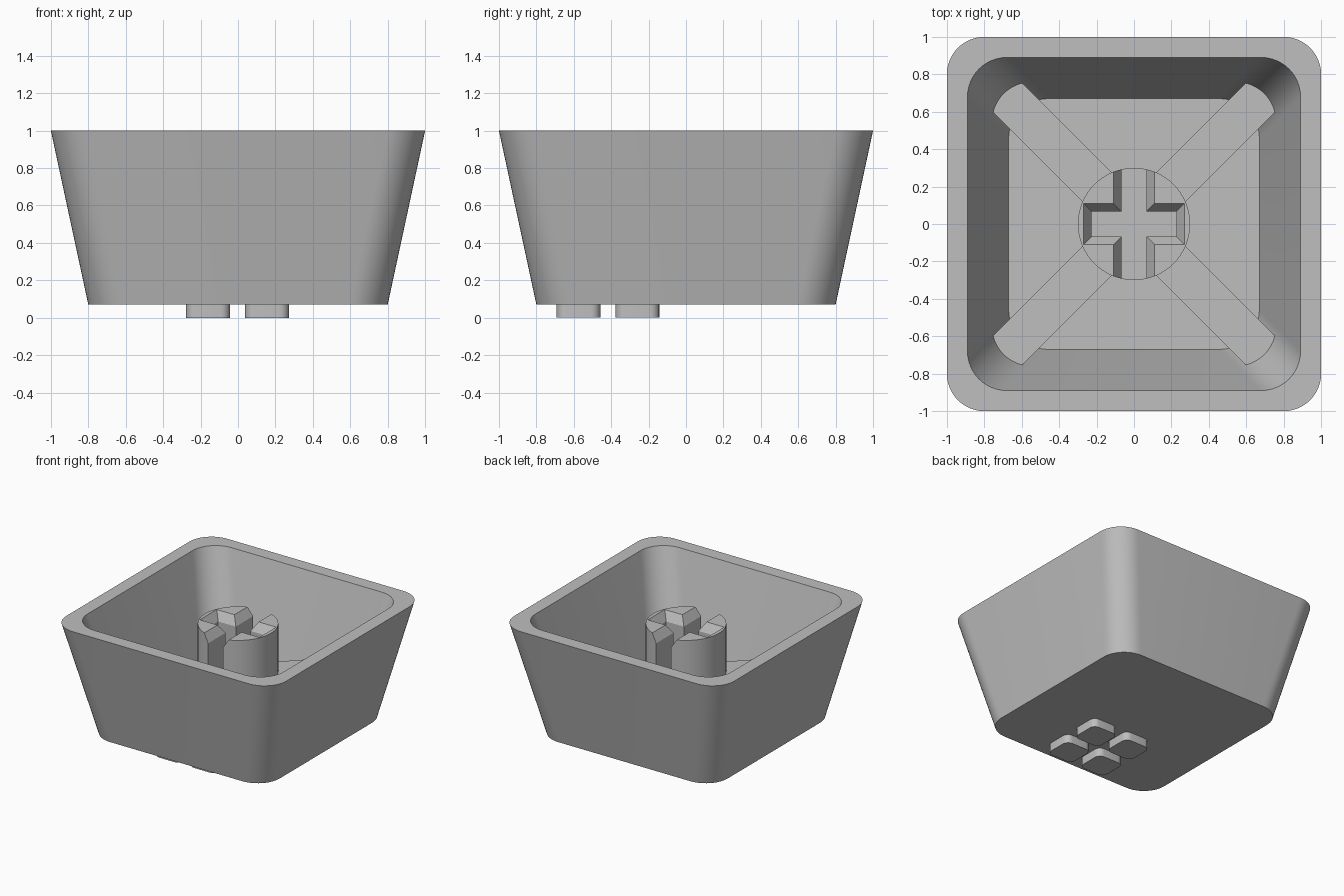
import bpy, bmesh, math
from mathutils import Matrix

cube = bpy.data.objects.get("Cube")
if cube:
    bpy.data.objects.remove(cube, do_unlink=True)

grey = bpy.data.materials.new("light grey plastic")
grey.use_nodes = True
colour = (0.52, 0.52, 0.52, 1)
grey.diffuse_color = colour
grey.node_tree.nodes["Principled BSDF"].inputs["Base Color"].default_value = colour

FLOOR, STEM_TOP, RIB_TOP = 0.18, 0.9, 0.51


def rounded_square(half, radius, z, cx=0, cy=0, steps=12):
    """Counter-clockwise ring of a square with round corners."""
    ring = []
    for corner in range(4):
        mid = math.pi / 4 + corner * math.pi / 2
        ox = math.copysign(half - radius, math.cos(mid))
        oy = math.copysign(half - radius, math.sin(mid))
        for i in range(steps + 1):
            a = corner * math.pi / 2 + i / steps * math.pi / 2
            ring.append((cx + ox + radius * math.cos(a), cy + oy + radius * math.sin(a), z))
    return ring


def circle(radius, z, steps=64):
    angles = [2 * math.pi * i / steps for i in range(steps)]
    return [(radius * math.cos(a), radius * math.sin(a), z) for a in angles]


def cross(w, arm_x, arm_y, z):
    """Ring of a plus shape with arm half-width w."""
    quarter = [(arm_x, w), (w, w), (w, arm_y)]
    ring = quarter + [(-x, y) for x, y in reversed(quarter)]
    ring += [(-x, -y) for x, y in ring]
    return [(x, y, z) for x, y in ring]


def loft(name, *stacks):
    """Join each stack of rings into a closed solid."""
    bm = bmesh.new()
    for rings in stacks:
        rows = [[bm.verts.new(p) for p in ring] for ring in rings]
        n = len(rows[0])
        for low, high in zip(rows, rows[1:]):
            for i in range(n):
                j = (i + 1) % n
                bm.faces.new((low[i], low[j], high[j], high[i]))
        bm.faces.new(rows[0][::-1])
        bm.faces.new(rows[-1])
    bmesh.ops.recalc_face_normals(bm, faces=bm.faces)
    return finish(name, bm)


def finish(name, bm):
    mesh = bpy.data.meshes.new(name)
    bm.to_mesh(mesh)
    bm.free()
    mesh.materials.append(grey)
    obj = bpy.data.objects.new(name, mesh)
    bpy.context.collection.objects.link(obj)
    return obj


def smooth(obj):
    bpy.ops.object.select_all(action='DESELECT')
    obj.select_set(True)
    bpy.context.view_layer.objects.active = obj
    bpy.ops.object.shade_smooth_by_angle(angle=math.radians(30))


# Flared hollow shell with a flat rim and floor
shell = loft("shell", [
    rounded_square(0.8, 0.2, 0.07), rounded_square(1.0, 0.2, 1.0),
    rounded_square(0.89, 0.21, 1.0), rounded_square(0.67, 0.21, FLOOR)])
smooth(shell)

# Four rounded pads under the base
pads = loft("base_pads", *[
    [rounded_square(0.117, 0.05, z, x, y, 6) for z in (0, 0.09)]
    for x in (-0.16, 0.155) for y in (-0.575, -0.26)])
smooth(pads)

# Central stem with a chamfered cross socket, open at front and back
stem = loft("stem", [circle(0.3, 0.12), circle(0.3, STEM_TOP)])
chamfer = 0.043
cutter = loft("socket_cutter", [
    cross(0.067, 0.227, 0.4, FLOOR + 0.02),
    cross(0.067, 0.227, 0.4, STEM_TOP - 0.07),
    cross(0.067 + chamfer, 0.227 + chamfer, 0.4, STEM_TOP),
    cross(0.067 + chamfer, 0.227 + chamfer, 0.4, STEM_TOP + 0.1)])
cutter.hide_render = True
cut = stem.modifiers.new("socket", 'BOOLEAN')
cut.operation = 'DIFFERENCE'
cut.solver = 'EXACT'
cut.object = cutter
bpy.context.view_layer.objects.active = stem
bpy.ops.object.modifier_apply(modifier=cut.name)
bpy.data.objects.remove(cutter, do_unlink=True)
smooth(stem)

# Diagonal ribs from the stem into the shell corners
start, end, low = 0.26, 1.02, 0.14
bm = bmesh.new()
for k in range(4):
    place = (Matrix.Rotation(math.pi / 4 + k * math.pi / 2, 4, 'Z')
             @ Matrix.Translation(((start + end) / 2, 0, (RIB_TOP + low) / 2))
             @ Matrix.Diagonal((end - start, 0.22, RIB_TOP - low, 1)))
    bmesh.ops.create_cube(bm, size=1, matrix=place)
finish("corner_ribs", bm)
